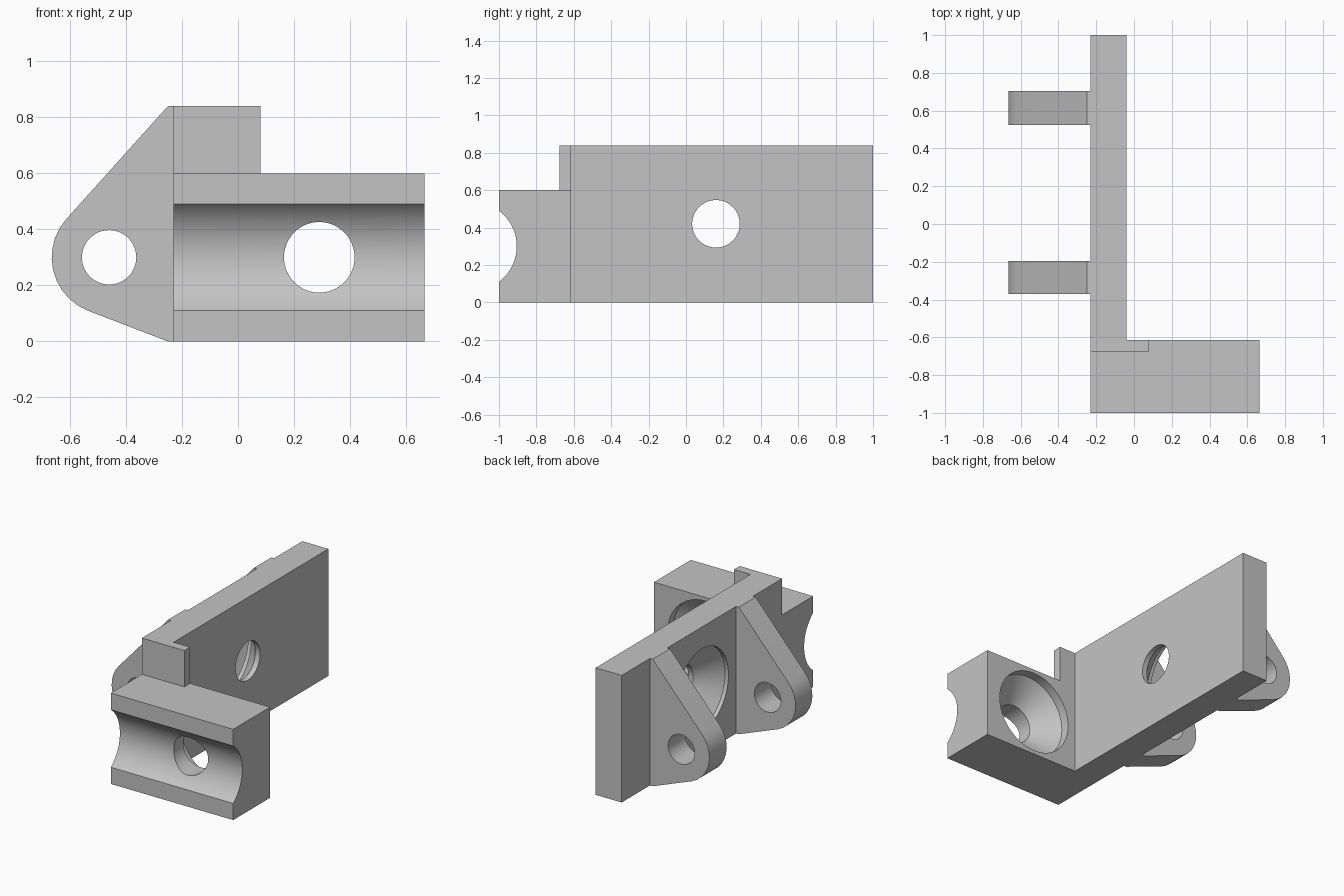
import bpy, bmesh
from math import sin, cos, radians, tau
from mathutils import Vector

cube = bpy.data.objects.get("Cube")
if cube:
    bpy.data.objects.remove(cube, do_unlink=True)

GREY = (0.55, 0.55, 0.55, 1)
mat = bpy.data.materials.new("plain grey")
mat.use_nodes = True
mat.diffuse_color = GREY
mat.node_tree.nodes["Principled BSDF"].inputs["Base Color"].default_value = GREY


def make_object(name, bm):
    bmesh.ops.recalc_face_normals(bm, faces=bm.faces)
    mesh = bpy.data.meshes.new(name)
    bm.to_mesh(mesh)
    bm.free()
    mesh.materials.append(mat)
    obj = bpy.data.objects.new(name, mesh)
    bpy.context.collection.objects.link(obj)
    return obj


def box(name, low, high):
    bm = bmesh.new()
    bmesh.ops.create_cube(bm, size=1)
    for v in bm.verts:
        v.co = [l + (c + 0.5) * (h - l) for c, l, h in zip(v.co, low, high)]
    return make_object(name, bm)


def prism(name, outline, y0, y1):
    """Extrude an (x, z) outline along y."""
    bm = bmesh.new()
    face = bm.faces.new([bm.verts.new((x, y0, z)) for x, z in outline])
    ext = bmesh.ops.extrude_face_region(bm, geom=[face])["geom"]
    bmesh.ops.translate(bm, vec=(0, y1 - y0, 0),
                        verts=[v for v in ext if isinstance(v, bmesh.types.BMVert)])
    return make_object(name, bm)


def turned(name, origin, axis, profile, segments=64):
    """Closed solid of revolution; profile lists (distance along axis, radius)."""
    axis = Vector(axis)
    up = Vector((0, 0, 1))
    side = up.cross(axis)
    bm = bmesh.new()
    rings = []
    for d, r in profile:
        rings.append([bm.verts.new(Vector(origin) + axis * d
                                   + (side * cos(tau * i / segments) + up * sin(tau * i / segments)) * r)
                      for i in range(segments)])
    for a, b in zip(rings, rings[1:]):
        for i in range(segments):
            j = (i + 1) % segments
            bm.faces.new((a[i], a[j], b[j], b[i]))
    bm.faces.new(rings[0])
    bm.faces.new(rings[-1])
    return make_object(name, bm)


def cut(obj, *cutters):
    bpy.context.view_layer.objects.active = obj
    for cutter in cutters:
        mod = obj.modifiers.new("cut", 'BOOLEAN')
        mod.operation = 'DIFFERENCE'
        mod.solver = 'EXACT'
        mod.object = cutter
        bpy.ops.object.modifier_apply(modifier=mod.name)
        bpy.data.objects.remove(cutter, do_unlink=True)


# Long upright plate with a countersunk hole opening towards the ears
plate = box("plate", (-0.23, -0.615, 0), (-0.04, 1, 0.84))
cut(plate, turned("plate_hole", (-0.23, 0.16, 0.42), (1, 0, 0),
                  [(-0.1, 0.275), (0.025, 0.275), (0.155, 0.127), (0.3, 0.127)]))

# Clamp block with a round groove in front and a countersunk hole from behind
block = box("clamp_block", (-0.23, -1, 0), (0.665, -0.615, 0.6))
cut(block,
    turned("groove", (-0.5, -1.1425, 0.3), (1, 0, 0), [(0, 0.2375), (1.5, 0.2375)], 96),
    turned("block_hole", (0.29, -0.615, 0.3), (0, -1, 0),
           [(-0.1, 0.275), (0.06, 0.275), (0.19, 0.126), (0.6, 0.126)]))

# Stop tab standing on the block
tab = box("stop_tab", (-0.23, -0.675, 0.6), (0.08, -0.615, 0.84))

# Two hinge ears with rounded tips and pin holes
PIN_X, PIN_Z, TIP_R = -0.46, 0.3, 0.205
arc = [(PIN_X + TIP_R * cos(radians(a)), PIN_Z + TIP_R * sin(radians(a)))
       for a in [138 + 11 * i for i in range(11)]]
outline = [(-0.23, 0.84), (-0.25, 0.84)] + arc + [(-0.25, 0), (-0.23, 0)]
ears = []
for name, y0, y1 in (("front_ear", -0.37, -0.195), ("back_ear", 0.525, 0.705)):
    ear = prism(name, outline, y0, y1)
    cut(ear, turned("pin_hole", (PIN_X, y0 - 0.1, PIN_Z), (0, 1, 0), [(0, 0.097), (0.5, 0.097)], 48))
    ears.append(ear)

# Smooth the round walls and keep the edges crisp
bpy.ops.object.select_all(action='DESELECT')
for obj in [plate, block, tab] + ears:
    obj.select_set(True)
bpy.context.view_layer.objects.active = plate
bpy.ops.object.shade_smooth_by_angle(angle=radians(25))
